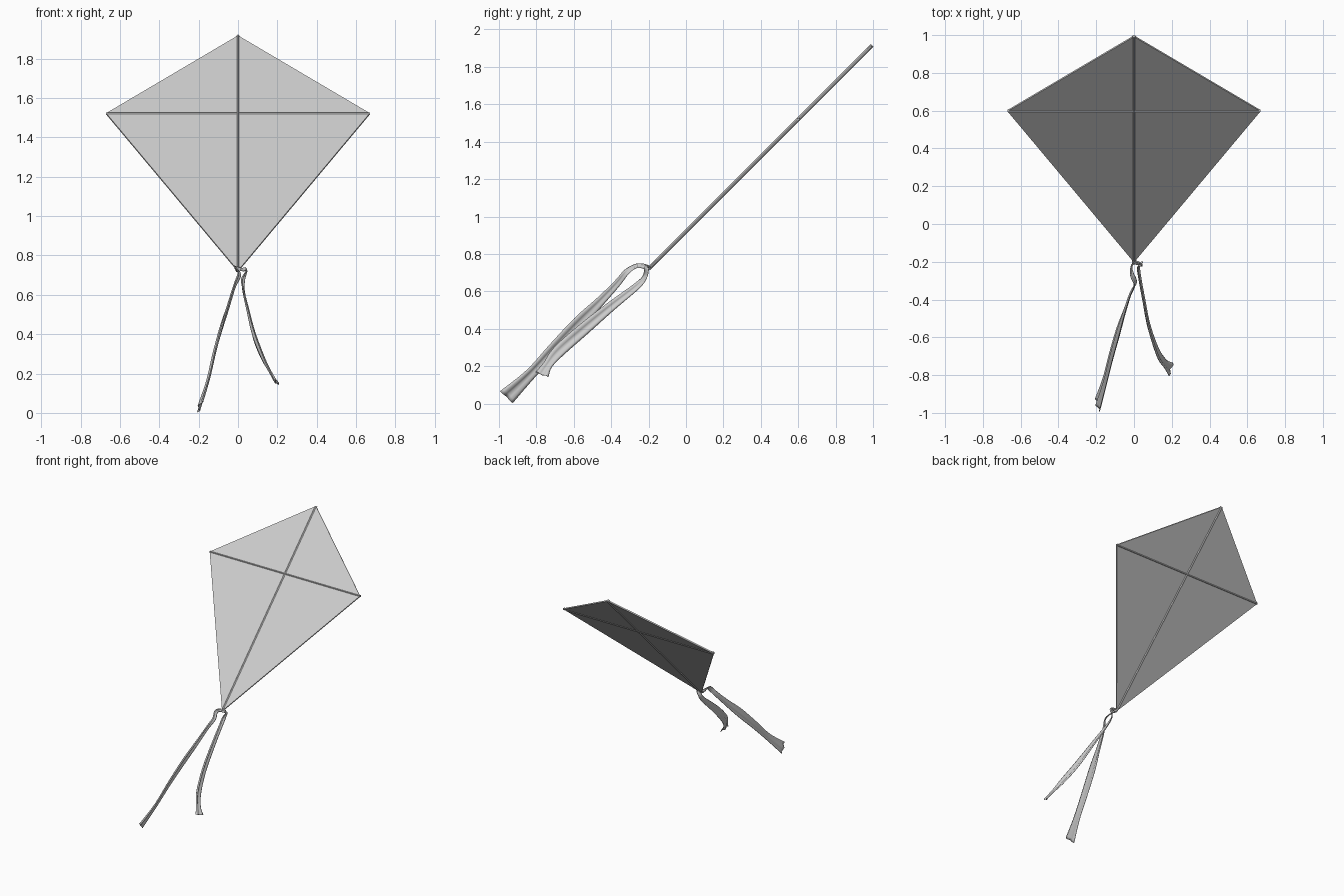
import bpy, bmesh, math
from mathutils import Vector, Matrix

if "Cube" in bpy.data.objects:
    bpy.data.objects.remove(bpy.data.objects["Cube"])

R2 = math.sqrt(0.5)
NORMAL = Vector((0, -R2, R2))          # upper side of the tilted sail
TOP, BOTTOM = Vector((0, 0.995, 1.915)), Vector((0, -0.2, 0.72))
LEFT, RIGHT = Vector((-0.67, 0.6, 1.52)), Vector((0.67, 0.6, 1.52))


def make_object(name, bm):
    bmesh.ops.recalc_face_normals(bm, faces=bm.faces)
    mesh = bpy.data.meshes.new(name)
    bm.to_mesh(mesh)
    bm.free()
    ob = bpy.data.objects.new(name, mesh)
    bpy.context.collection.objects.link(ob)
    return ob


def rod(name, a, b, r):
    """Four-sided stick with its ridge facing away from the sail."""
    bm = bmesh.new()
    d = (b - a).normalized()
    side = d.cross(NORMAL)
    rings = []
    for p in (a, b):
        rings.append([bm.verts.new(p + v * r) for v in (side, NORMAL, -side, -NORMAL)])
    for i in range(4):
        j = (i + 1) % 4
        bm.faces.new((rings[0][i], rings[0][j], rings[1][j], rings[1][i]))
    for ring in rings:
        bm.faces.new(ring)
    return make_object(name, bm)


def spline(keys, t):
    """Catmull-Rom interpolation through rows of numbers."""
    i = min(int(t), len(keys) - 2)
    f = t - i
    p0, p1 = keys[max(i - 1, 0)], keys[i]
    p2, p3 = keys[i + 1], keys[min(i + 2, len(keys) - 1)]
    return [0.5 * (2 * b + (c - a) * f + (2 * a - 5 * b + 4 * c - d) * f * f
                   + (3 * b - a - 3 * c + d) * f ** 3)
            for a, b, c, d in zip(p0, p1, p2, p3)]


def ribbon(name, keys, steps=6, cols=7):
    """Pleated ribbon; each key is x, y, z, half width, twist in degrees."""
    bm = bmesh.new()
    n = (len(keys) - 1) * steps
    rows = [spline(keys, k / steps) for k in range(n + 1)]
    grid = []
    for k, (x, y, z, w, twist) in enumerate(rows):
        a, b = rows[max(k - 1, 0)], rows[min(k + 1, n)]
        tan = (Vector(b[:3]) - Vector(a[:3])).normalized()
        across = Vector((1, 0, 0)).cross(tan).normalized()
        across = Matrix.Rotation(math.radians(twist), 3, tan) @ across
        out = across.cross(tan)
        line = []
        for c in range(cols):
            s = 2 * c / (cols - 1) - 1
            pleat = 0.18 * w * math.cos(s * math.pi * 1.5)
            line.append(bm.verts.new(Vector((x, y, z)) + across * s * w + out * pleat))
        grid.append(line)
    for r0, r1 in zip(grid, grid[1:]):
        for c in range(cols - 1):
            bm.faces.new((r0[c], r0[c + 1], r1[c + 1], r1[c]))
    ob = make_object(name, bm)
    thick = ob.modifiers.new("thickness", 'SOLIDIFY')
    thick.thickness = 0.004
    thick.offset = 0
    for p in ob.data.polygons:
        p.use_smooth = True
    return ob


# Sail: thin diamond plate
bm = bmesh.new()
half = NORMAL * 0.005
faces = [[bm.verts.new(p + s * half) for p in (TOP, RIGHT, BOTTOM, LEFT)] for s in (1, -1)]
for f in faces:
    bm.faces.new(f)
for i in range(4):
    j = (i + 1) % 4
    bm.faces.new((faces[0][i], faces[0][j], faces[1][j], faces[1][i]))
make_object("sail", bm)

# Crossed sticks
rod("spine", TOP, BOTTOM, 0.011)
rod("cross_spar", LEFT, RIGHT, 0.010)

# Ribbon tails: the left one arches up from the knot, the right one hangs
ribbon("left_tail", [
    (0.030, -0.205, 0.727, 0.010, 0),
    (-0.010, -0.215, 0.732, 0.012, 0),
    (-0.012, -0.265, 0.735, 0.014, 40),
    (0.006, -0.315, 0.705, 0.016, 25),
    (-0.020, -0.370, 0.640, 0.018, 5),
    (-0.050, -0.460, 0.545, 0.024, 0),
    (-0.085, -0.570, 0.435, 0.034, -8),
    (-0.122, -0.700, 0.300, 0.032, -12),
    (-0.155, -0.830, 0.160, 0.030, -15),
    (-0.195, -0.960, 0.035, 0.047, -14),
])
ribbon("right_tail", [
    (-0.010, -0.203, 0.722, 0.010, 0),
    (0.042, -0.210, 0.728, 0.012, 0),
    (0.026, -0.218, 0.680, 0.014, 35),
    (0.026, -0.260, 0.630, 0.018, 15),
    (0.050, -0.400, 0.520, 0.025, 5),
    (0.080, -0.550, 0.395, 0.032, 0),
    (0.125, -0.680, 0.280, 0.032, 5),
    (0.165, -0.740, 0.205, 0.025, 12),
    (0.195, -0.770, 0.155, 0.038, 18),
])
